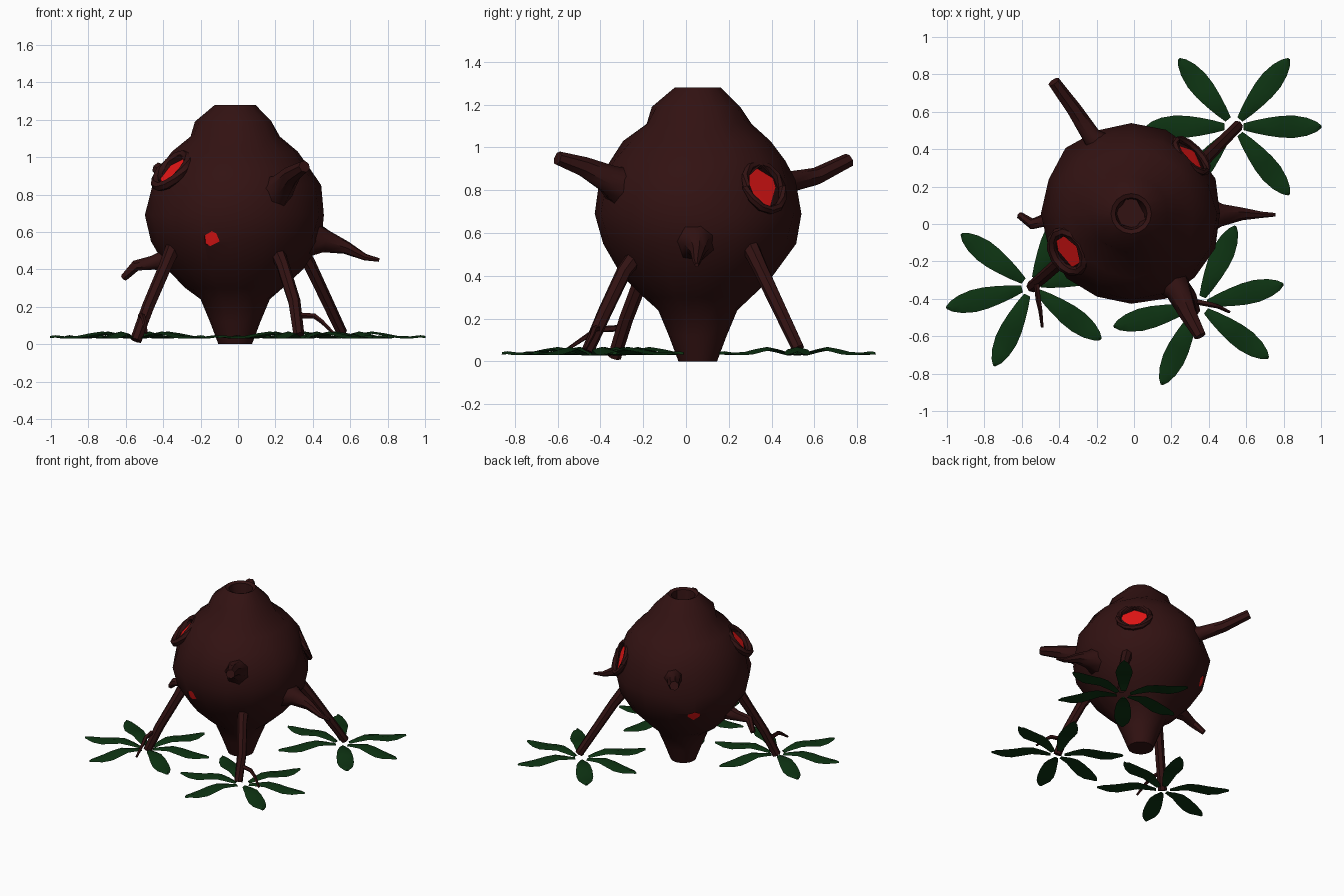
import bpy, bmesh, math, random
from mathutils import Vector, Matrix

if "Cube" in bpy.data.objects:
    bpy.data.objects.remove(bpy.data.objects["Cube"])

random.seed(4)


def material(name, rgb):
    m = bpy.data.materials.new(name)
    m.diffuse_color = (*rgb, 1)
    m.use_nodes = True
    m.node_tree.nodes["Principled BSDF"].inputs["Base Color"].default_value = m.diffuse_color
    return m


BARK = material("dark_red_bark", (0.032, 0.006, 0.006))
GLOW = material("bright_red", (0.8, 0.008, 0.008))
LEAF = material("dark_green", (0.004, 0.033, 0.006))
CX, CY = -0.015, 0.055  # body axis


def finish(bm, name, mats, angle=50):
    bmesh.ops.recalc_face_normals(bm, faces=bm.faces)
    me = bpy.data.meshes.new(name)
    bm.to_mesh(me)
    bm.free()
    ob = bpy.data.objects.new(name, me)
    bpy.context.collection.objects.link(ob)
    for m in mats:
        me.materials.append(m)
    smooth(ob, angle)
    return ob


def smooth(ob, angle):
    bpy.ops.object.select_all(action='DESELECT')
    ob.select_set(True)
    bpy.context.view_layer.objects.active = ob
    bpy.ops.object.shade_smooth_by_angle(angle=math.radians(angle))


def bridge(bm, rings, closed=False):
    pairs = list(zip(rings, rings[1:]))
    if closed:
        pairs.append((rings[-1], rings[0]))
    else:
        bm.faces.new(rings[0][::-1])
        bm.faces.new(rings[-1])
    for a, b in pairs:
        n = len(a)
        for i in range(n):
            bm.faces.new((a[i], a[(i + 1) % n], b[(i + 1) % n], b[i]))


def tube(name, points, radii, sides=7, closed=False):
    """Tapered limb along a path."""
    bm = bmesh.new()
    pts = [Vector(p) for p in points]
    rings = []
    n = len(pts)
    for i, p in enumerate(pts):
        if closed:
            d = pts[(i + 1) % n] - pts[i - 1]
        else:
            d = pts[min(i + 1, n - 1)] - pts[max(i - 1, 0)]
        d.normalize()
        ref = Vector((0, 0, 1)) if abs(d.z) < 0.95 else Vector((1, 0, 0))
        u = d.cross(ref).normalized()
        v = u.cross(d)
        r = radii[i]
        rings.append([bm.verts.new(p + r * (u * math.cos(t) + v * math.sin(t)))
                      for t in (2 * math.pi * k / sides for k in range(sides))])
    bridge(bm, rings, closed)
    return finish(bm, name, [BARK])


# Bulbous body with a narrow foot and a hollow crown
PROFILE = [(0, .09), (.12, .135), (.24, .185), (.30, .26), (.40, .355), (.55, .45),
           (.69, .485), (.85, .45), (.94, .41), (1.03, .345), (1.11, .245), (1.19, .205),
           (1.28, .108), (1.27, .085), (1.18, .07)]
bm = bmesh.new()
rings = []
for z, r in PROFILE:
    ring = []
    for k in range(16):
        t = 2 * math.pi * k / 16
        j = r + (random.uniform(-.012, .012) if .24 < z < 1.2 else 0)
        ring.append(bm.verts.new((CX + j * math.cos(t), CY + j * math.sin(t), z)))
    rings.append(ring)
bridge(bm, rings)
body = finish(bm, "body", [BARK, GLOW])

# Sunken eyes: azimuth, upward tilt, distance from axis, height, size, lip thickness
EYES = [(211, 42, .385, .92, .095, .026), (44, 22, .435, .81, .10, .02),
        (254, -18, .438, .56, .047, 0), (135, -22, .43, .52, .052, 0)]
for n, (az, tilt, dist, z, size, lip) in enumerate(EYES):
    a, e = math.radians(az), math.radians(tilt)
    out = Vector((math.cos(a) * math.cos(e), math.sin(a) * math.cos(e), math.sin(e)))
    floor = Vector((CX + dist * math.cos(a), CY + dist * math.sin(a), z))
    rot = out.to_track_quat('Z', 'Y').to_matrix().to_4x4()
    bm = bmesh.new()
    bmesh.ops.create_cone(bm, cap_ends=True, segments=6, radius1=size, radius2=size * 1.25,
                          depth=.2, matrix=Matrix.Translation(floor + out * .1) @ rot)
    for f in bm.faces:
        f.material_index = 1 if len(f.verts) == 6 else 0
    cutter = finish(bm, "eye_cutter", [BARK, GLOW])
    cutter.hide_render = True
    mod = body.modifiers.new("eye_socket", 'BOOLEAN')
    mod.operation = 'DIFFERENCE'
    mod.solver = 'EXACT'
    mod.object = cutter
    bpy.context.view_layer.objects.active = body
    bpy.ops.object.modifier_apply(modifier=mod.name)
    bpy.data.objects.remove(cutter)
    if lip:
        loop = [floor + out * .012 + rot.to_3x3() @ Vector((math.cos(t), math.sin(t), 0)) * (size + lip * .8)
                for t in (2 * math.pi * k / 12 for k in range(12))]
        tube(f"eye_lip_{n + 1}", loop, [lip] * 12, 6, True)
smooth(body, 40)

# Three root legs, two with a forked rootlet
tube("leg_back_right", [(.28, .27, .60), (.38, .35, .43), (.47, .44, .24), (.555, .525, .06)],
     [.045, .036, .033, .03])
tube("leg_front_right", [(.19, -.20, .54), (.24, -.29, .42), (.30, -.38, .23), (.325, -.46, .05)],
     [.045, .036, .034, .03])
tube("leg_left", [(-.32, -.13, .58), (-.39, -.20, .41), (-.48, -.28, .20), (-.545, -.335, .02)],
     [.045, .036, .034, .032])
tube("rootlet_front", [(.31, -.41, .155), (.41, -.43, .15), (.45, -.44, .12), (.51, -.47, .06)],
     [.016, .015, .012, .008], 5)
tube("rootlet_left", [(-.52, -.32, .155), (-.51, -.41, .15), (-.50, -.46, .12), (-.49, -.55, .06)],
     [.016, .015, .012, .008], 5)

# Side branches
tube("branch_back", [(-.14, .38, .80), (-.23, .47, .835), (-.32, .61, .865), (-.43, .76, .94)],
     [.10, .052, .042, .034])
tube("branch_front", [(.17, -.26, .79), (.24, -.36, .85), (.29, -.48, .91), (.355, -.60, .95)],
     [.12, .07, .048, .033])
tube("branch_right", [(.36, .05, .57), (.47, .05, .55), (.58, .055, .515), (.68, .05, .465), (.755, .05, .45)],
     [.12, .062, .035, .018, .01])
tube("branch_left", [(-.38, .03, .45), (-.46, .025, .435), (-.545, .0, .42), (-.61, .045, .355)],
     [.06, .038, .03, .02])

# Rosettes of six wavy leaves: distance, half width, height
LEAF_SHAPE = [(.05, .018, .035), (.11, .034, .05), (.18, .048, .062), (.25, .058, .052),
              (.32, .060, .038), (.39, .048, .036), (.44, .028, .042), (.468, .006, .038)]
for name, x, y, turn in [("leaves_back_right", .535, .52, 0), ("leaves_front", .345, -.435, 14),
                         ("leaves_left", -.55, -.335, 14)]:
    bm = bmesh.new()
    for ang in (0, 51, 129, 180, 231, 309):
        rot = Matrix.Rotation(math.radians(ang + turn), 3, 'Z')
        rows = []
        for d, w, z in LEAF_SHAPE:
            rows.append([bm.verts.new(rot @ Vector((d, s * w, z - c)) + Vector((x, y, 0)))
                         for s, c in ((-1, .006), (0, -.006), (1, .006), (0, .006))])
        bridge(bm, rows)
    finish(bm, name, [LEAF], 60)
